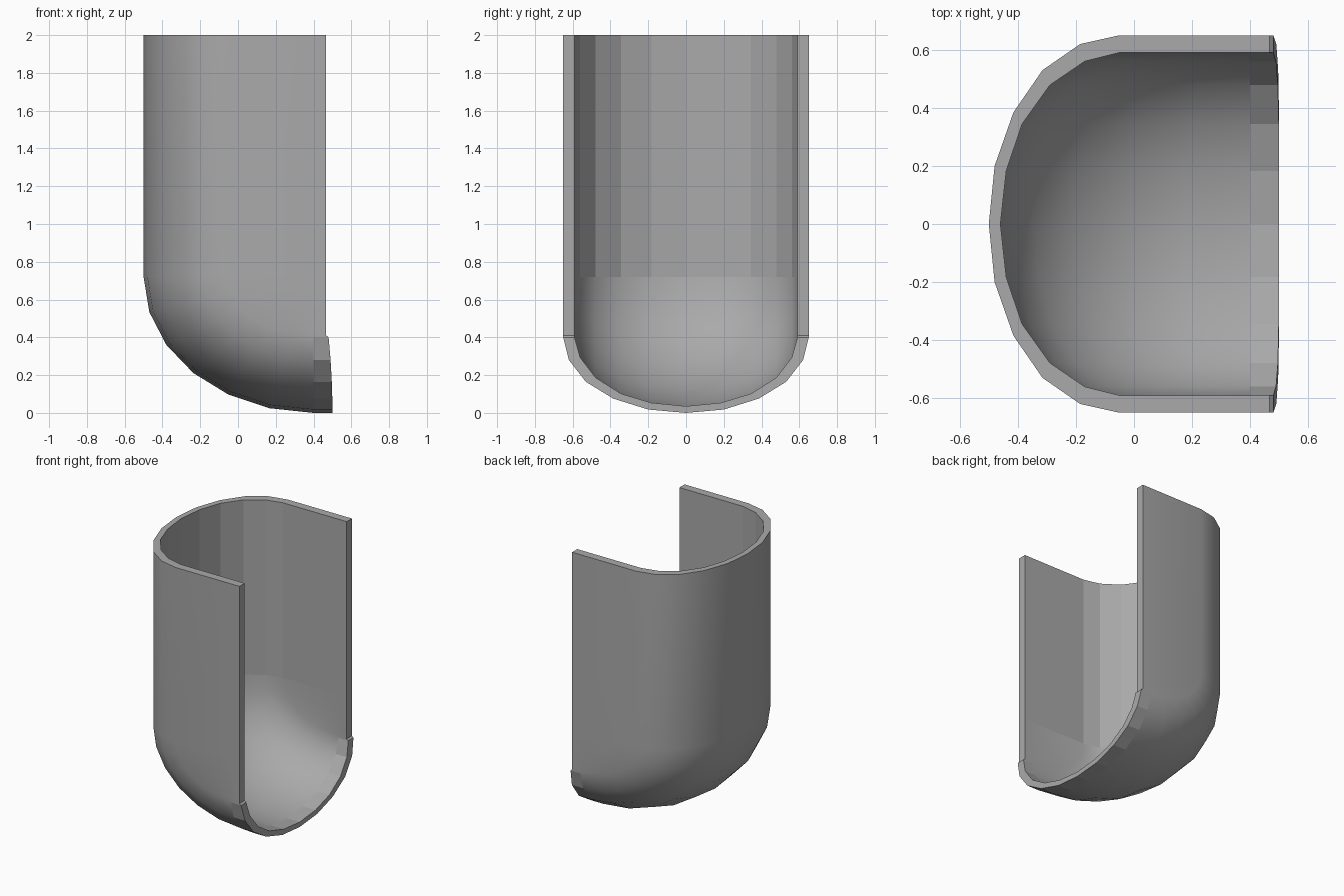
import bpy, bmesh
from math import sin, cos, radians

cube = bpy.data.objects.get("Cube")
if cube:
    bpy.data.objects.remove(cube, do_unlink=True)

# Half profiles of the U-shaped wall: (half width, depth from the back)
OUTER = [(0, 0), (0.2, 0.02), (0.385, 0.085), (0.53, 0.185), (0.62, 0.315), (0.65, 0.45)]
INNER = [(0, 0.04), (0.183, 0.06), (0.345, 0.115), (0.478, 0.21), (0.56, 0.33), (0.59, 0.45)]
RIM = 0.467          # x of the open edge of the side walls
CX, CZ = 0.4, 0.72   # centre of the bend
BEND = 6             # segments in the bend
TOP, END = -1, BEND + 1


def place(station, depth):
    """Position (x, z) of a profile depth at a station along the sweep."""
    if station == TOP:
        return depth - 0.5, 2.0
    a = radians(90 * min(station, BEND) / BEND)
    x = CX - (0.9 - depth) * cos(a)
    z = CZ - (CZ - 0.888 * depth) * sin(a)
    if station == END:
        x = 0.5 - 0.1 * depth * depth
    return x, z


def half(profile, station):
    """One half of the wall, from the middle to the open edge."""
    pts = [(*place(station, d), w) for w, d in profile]
    width, depth = profile[-1]
    if station >= BEND:
        pts.append((*place(END, depth), width))
    else:
        pts.append((RIM, place(station, depth)[1], width))
    return pts


def sheet(profile, station):
    h = half(profile, station)
    return [(x, -w, z) for x, z, w in reversed(h[1:])] + [(x, w, z) for x, z, w in h]


bm = bmesh.new()
rings = []
for s in range(TOP, END + 1):
    rings.append([[bm.verts.new(p) for p in sheet(prof, s)] for prof in (OUTER, INNER)])
last = len(rings) - 2
count = len(rings[0][0])

# Outer and inner skins, with flat facets on the straight runs
for k, (r0, r1) in enumerate(zip(rings, rings[1:])):
    for side in (0, 1):
        a, b = r0[side], r1[side]
        for i in range(count - 1):
            f = bm.faces.new((a[i], a[i + 1], b[i + 1], b[i]))
            straight = k == last or (k == 0 and side == 1)
            f.smooth = not straight
    # Open edges of the side walls
    for i in (0, count - 1):
        bm.faces.new((r0[0][i], r0[1][i], r1[1][i], r1[0][i]))

# Upper edge and lower mouth edge
for outer, inner in (rings[0], rings[-1]):
    for i in range(count - 1):
        bm.faces.new((outer[i], outer[i + 1], inner[i + 1], inner[i]))

bmesh.ops.remove_doubles(bm, verts=bm.verts[:], dist=0.0005)
bmesh.ops.recalc_face_normals(bm, faces=bm.faces[:])
for e in bm.edges:
    if len(e.link_faces) == 2 and e.calc_face_angle(0) > radians(35):
        e.smooth = False

mesh = bpy.data.meshes.new("curved_channel")
bm.to_mesh(mesh)
bm.free()
channel = bpy.data.objects.new("curved_channel", mesh)
bpy.context.collection.objects.link(channel)

# Plain grey material
grey = bpy.data.materials.new("plain grey")
grey.use_nodes = True
colour = (0.4, 0.4, 0.4, 1)
grey.diffuse_color = colour
grey.node_tree.nodes["Principled BSDF"].inputs["Base Color"].default_value = colour
mesh.materials.append(grey)
